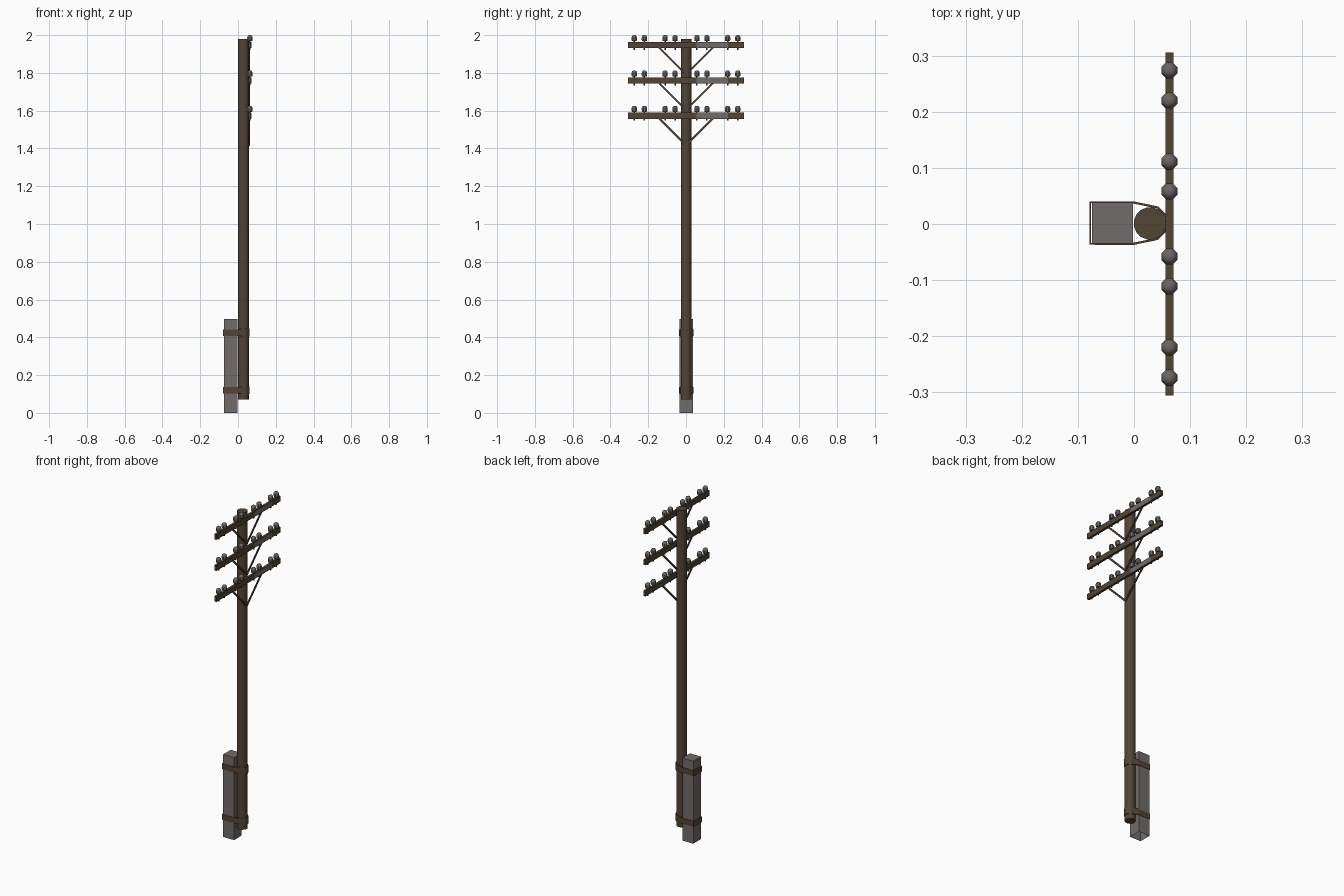
import bpy, bmesh, math
from mathutils import Matrix, Vector

if "Cube" in bpy.data.objects:
    bpy.data.objects.remove(bpy.data.objects["Cube"])


def material(name, rgb):
    m = bpy.data.materials.new(name)
    m.diffuse_color = (*rgb, 1)
    m.use_nodes = True
    m.node_tree.nodes["Principled BSDF"].inputs["Base Color"].default_value = m.diffuse_color
    return m


WOOD = material("dark brown wood", (0.085, 0.058, 0.037))
CONCRETE = material("grey concrete", (0.165, 0.15, 0.145))
CERAMIC = material("grey ceramic", (0.14, 0.13, 0.125))
IRON = material("dark iron", (0.06, 0.05, 0.042))


def finish(name, bm, mat, smooth=False):
    bmesh.ops.recalc_face_normals(bm, faces=bm.faces)
    me = bpy.data.meshes.new(name)
    bm.to_mesh(me)
    bm.free()
    me.materials.append(mat)
    ob = bpy.data.objects.new(name, me)
    bpy.context.collection.objects.link(ob)
    if smooth:
        bpy.ops.object.select_all(action='DESELECT')
        ob.select_set(True)
        bpy.context.view_layer.objects.active = ob
        bpy.ops.object.shade_smooth_by_angle(angle=math.radians(40))
    return ob


def add_box(bm, lo, hi, rot=Matrix()):
    lo, hi = Vector(lo), Vector(hi)
    size = Matrix.Diagonal((*(hi - lo), 1))
    return bmesh.ops.create_cube(
        bm, size=1, matrix=Matrix.Translation((lo + hi) / 2) @ rot @ size)


def add_lathe(bm, x, y, profile, sides):
    """Stack of rings (radius, z) with closed ends."""
    rings = []
    for r, z in profile:
        rings.append([bm.verts.new((x + r * math.cos(a), y + r * math.sin(a), z))
                      for a in (2 * math.pi * (i + 0.5) / sides for i in range(sides))])
    for a, b in zip(rings, rings[1:]):
        for i in range(sides):
            j = (i + 1) % sides
            bm.faces.new((a[i], a[j], b[j], b[i]))
    bm.faces.new(rings[0][::-1])
    bm.faces.new(rings[-1])


# Main round pole
POLE_X, POLE_R = 0.0285, 0.029
bm = bmesh.new()
add_lathe(bm, POLE_X, 0.001, [(POLE_R, 0.07), (POLE_R, 1.98)], 16)
finish("pole", bm, WOOD, smooth=True)

# Square support post, open underneath
bm = bmesh.new()
add_box(bm, (-0.075, -0.035, 0), (-0.002, 0.038, 0.497))
bm.faces.ensure_lookup_table()
bottom = [f for f in bm.faces if f.calc_center_median().z < 0.001]
bmesh.ops.delete(bm, geom=bottom, context='FACES_ONLY')
finish("support_post", bm, CONCRETE)

# Straps looping round the post and the pole, slightly taller at the pole
half = [(-0.078, 0.037, 0.017), (-0.002, 0.037, 0.017), (0.042, 0.028, 0.021),
        (0.056, 0.014, 0.021), (0.060, 0.004, 0.021)]
loop = half + [(x, -y, h) for x, y, h in reversed(half)]
for label, zc in (("lower", 0.12), ("upper", 0.425)):
    bm = bmesh.new()
    low = [bm.verts.new((x, y + 0.0015, zc - h)) for x, y, h in loop]
    top = [bm.verts.new((x, y + 0.0015, zc + h)) for x, y, h in loop]
    for i in range(len(loop)):
        j = (i + 1) % len(loop)
        bm.faces.new((low[i], low[j], top[j], top[i]))
    strap = finish(label + "_strap", bm, WOOD)
    solid = strap.modifiers.new("thickness", 'SOLIDIFY')
    solid.thickness = 0.004
    solid.offset = 0

# Three crossarms with braces, pins and insulators
ARM_X = 0.063
for n, zc in enumerate((1.573, 1.760, 1.947), 1):
    bm = bmesh.new()
    add_box(bm, (0.056, -0.306, zc - 0.016), (0.070, 0.306, zc + 0.016))
    finish(f"crossarm_{n}", bm, WOOD)

    # Grey plate on the outer face of the arm
    bm = bmesh.new()
    add_box(bm, (0.0695, 0.055, zc - 0.0155), (0.0705, 0.222, zc + 0.0155))
    finish(f"arm_plate_{n}", bm, CONCRETE)

    # Pair of diagonal braces meeting on the pole
    bm = bmesh.new()
    for s in (-1, 1):
        mid = Vector((0.0595, s * 0.075, zc - 0.081))
        size = Vector((0.006, 0.212, 0.010)) / 2
        add_box(bm, mid - size, mid + size, Matrix.Rotation(s * math.pi / 4, 4, 'X'))
    finish(f"braces_{n}", bm, WOOD)

    # Bell-shaped insulators on thin pins
    pins, bells = bmesh.new(), bmesh.new()
    for y in (0.058, 0.111, 0.220, 0.274):
        for s in (-1, 1):
            add_lathe(pins, ARM_X, s * y, [(0.004, zc - 0.026), (0.004, zc + 0.024)], 6)
            add_lathe(bells, ARM_X, s * y,
                      [(0.013, zc + 0.021), (0.0155, zc + 0.027), (0.0155, zc + 0.040),
                       (0.012, zc + 0.049), (0.006, zc + 0.053)], 8)
    finish(f"insulator_pins_{n}", pins, IRON)
    finish(f"insulators_{n}", bells, CERAMIC, smooth=True)
